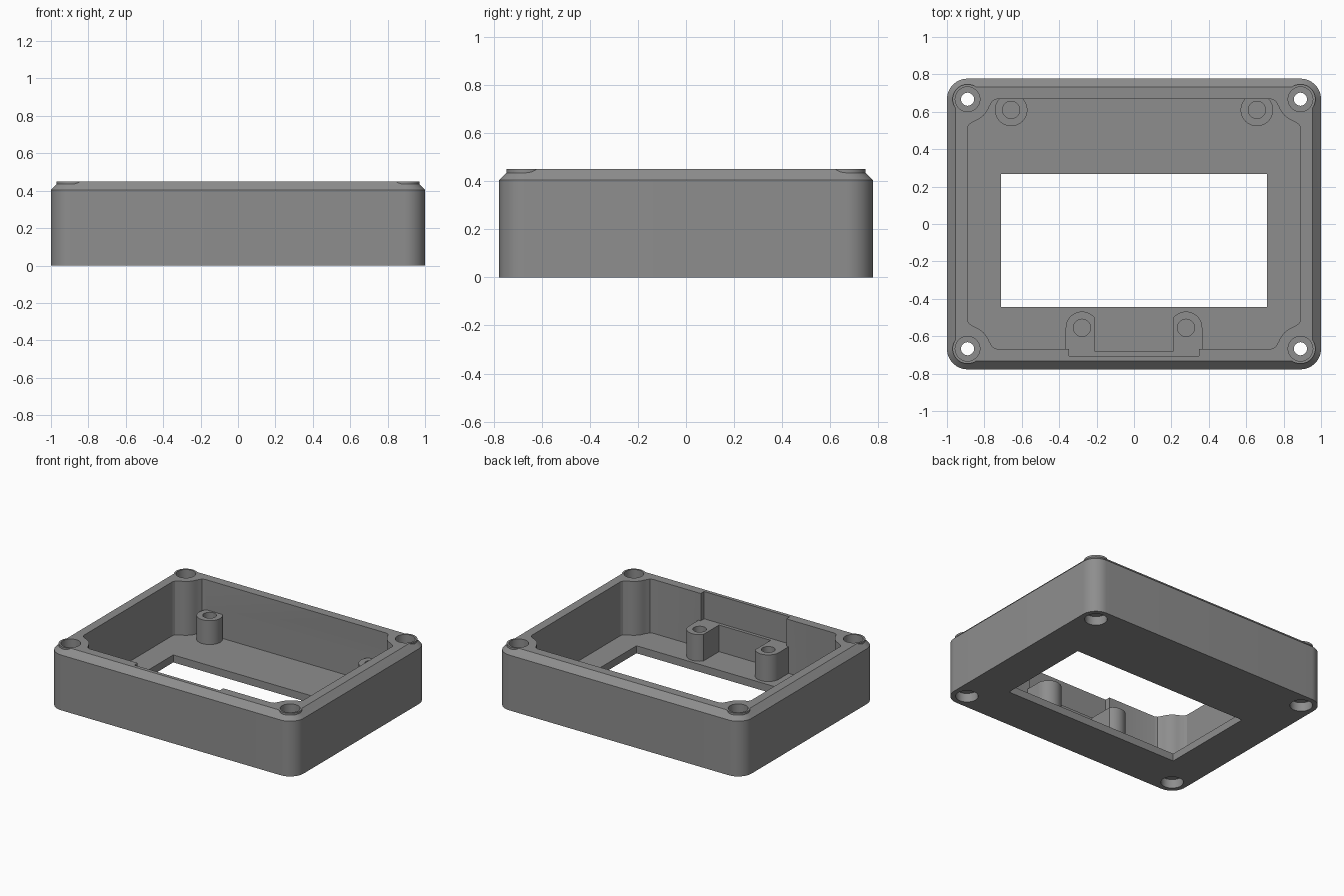
import bpy, bmesh, math

if "Cube" in bpy.data.objects:
    bpy.data.objects.remove(bpy.data.objects["Cube"])

CX, CY = 0.89, 0.667        # corner post centres, also the inner wall lines
TOP, RIM, FLOOR = 0.45, 0.405, 0.055

grey = bpy.data.materials.new("mid grey")
grey.diffuse_color = (0.27, 0.27, 0.27, 1)
grey.use_nodes = True
grey.node_tree.nodes["Principled BSDF"].inputs["Base Color"].default_value = grey.diffuse_color


def loft(name, rings):
    """Solid through (outline, z) rings with equal point counts."""
    bm = bmesh.new()
    loops = [[bm.verts.new((x, y, z)) for x, y in pts] for pts, z in rings]
    n = len(loops[0])
    bm.faces.new(loops[0][::-1])
    bm.faces.new(loops[-1])
    for a, b in zip(loops, loops[1:]):
        for i in range(n):
            j = (i + 1) % n
            bm.faces.new((a[i], a[j], b[j], b[i]))
    bmesh.ops.recalc_face_normals(bm, faces=bm.faces)
    me = bpy.data.meshes.new(name)
    bm.to_mesh(me)
    bm.free()
    me.materials.append(grey)
    ob = bpy.data.objects.new(name, me)
    bpy.context.collection.objects.link(ob)
    return ob


def prism(name, pts, z0, z1):
    return loft(name, [(pts, z0), (pts, z1)])


def arc(cx, cy, r, a0, a1, n):
    return [(cx + r * math.cos(math.radians(a0 + (a1 - a0) * i / n)),
             cy + r * math.sin(math.radians(a0 + (a1 - a0) * i / n))) for i in range(n + 1)]


def cylinder(name, x, y, r, z0, z1):
    return prism(name, arc(x, y, r, 0, 360, 48)[:-1], z0, z1)


def box(name, x0, x1, y0, y1, z0, z1):
    return prism(name, [(x0, y0), (x1, y0), (x1, y1), (x0, y1)], z0, z1)


def rounded(r):
    pts = []
    for k, (sx, sy) in enumerate([(1, 1), (-1, 1), (-1, -1), (1, -1)]):
        pts += arc(sx * CX, sy * CY, r, 90 * k, 90 * k + 90, 14)
    return pts


def combine(target, tool, op):
    mod = target.modifiers.new(op, 'BOOLEAN')
    mod.operation, mod.object, mod.solver = op, tool, 'EXACT'
    dg = bpy.context.evaluated_depsgraph_get()
    me = bpy.data.meshes.new_from_object(target.evaluated_get(dg))
    target.modifiers.clear()
    target.data = me
    bpy.data.objects.remove(tool)


def add(tool):
    combine(case, tool, 'UNION')


def cut(tool):
    combine(case, tool, 'DIFFERENCE')


corners = [(sx * CX, sy * CY) for sx in (1, -1) for sy in (1, -1)]

# Outer shell with chamfered upper rim, and raised corner posts
case = loft("case", [(rounded(0.11), 0), (rounded(0.11), RIM), (rounded(0.065), TOP)])
for x, y in corners:
    add(cylinder("post", x, y, 0.08, 0.2, TOP))

# Cavity whose corners wrap around the posts with small fillets
quarter = [(CX, 0.515), (CX - 0.008, 0.532), (CX - 0.025, 0.543)]
quarter += arc(CX, CY, 0.122, 250, 200, 8)
quarter += [(CX - 0.124, CY - 0.025), (CX - 0.135, CY - 0.008), (CX - 0.155, CY)]
outline = quarter + [(-x, y) for x, y in quarter[::-1]]
outline += [(-x, -y) for x, y in quarter] + [(x, -y) for x, y in quarter[::-1]]
cut(prism("cavity", outline, FLOOR, 0.6))

# Display window in the floor
cut(box("window", -0.712, 0.712, -0.443, 0.267, -0.1, 0.2))

# Stepped recess in the front wall
cut(box("recess", -0.347, 0.347, -0.706, -0.6, 0.25, 0.6))
cut(box("lower_recess", -0.23, 0.23, -0.682, -0.6, FLOOR, 0.3))

for s in (1, -1):
    # Round standoffs by the back wall
    add(cylinder("back_standoff", s * 0.657, 0.61, 0.087, 0.03, 0.23))
    cut(cylinder("back_pilot", s * 0.657, 0.61, 0.046, 0.11, 0.4))
    # Front standoffs, flat on the inner side and joined to the wall
    shape = [(0.365, -0.703)] + arc(0.278, -0.555, 0.087, 0, 142, 22) + [(0.209, -0.703)]
    add(prism("front_standoff", [(s * x, y) for x, y in shape], 0.03, 0.25))
    cut(cylinder("front_pilot", s * 0.278, -0.555, 0.046, 0.13, 0.4))

# Screw holes, counterbored at both ends
for x, y in corners:
    cut(cylinder("screw_hole", x, y, 0.035, -0.1, 0.6))
    cut(cylinder("upper_bore", x, y, 0.066, 0.35, 0.6))
    cut(cylinder("lower_bore", x, y, 0.075, -0.1, 0.065))

bpy.context.view_layer.objects.active = case
case.select_set(True)
bpy.ops.object.shade_smooth_by_angle(angle=math.radians(25))
